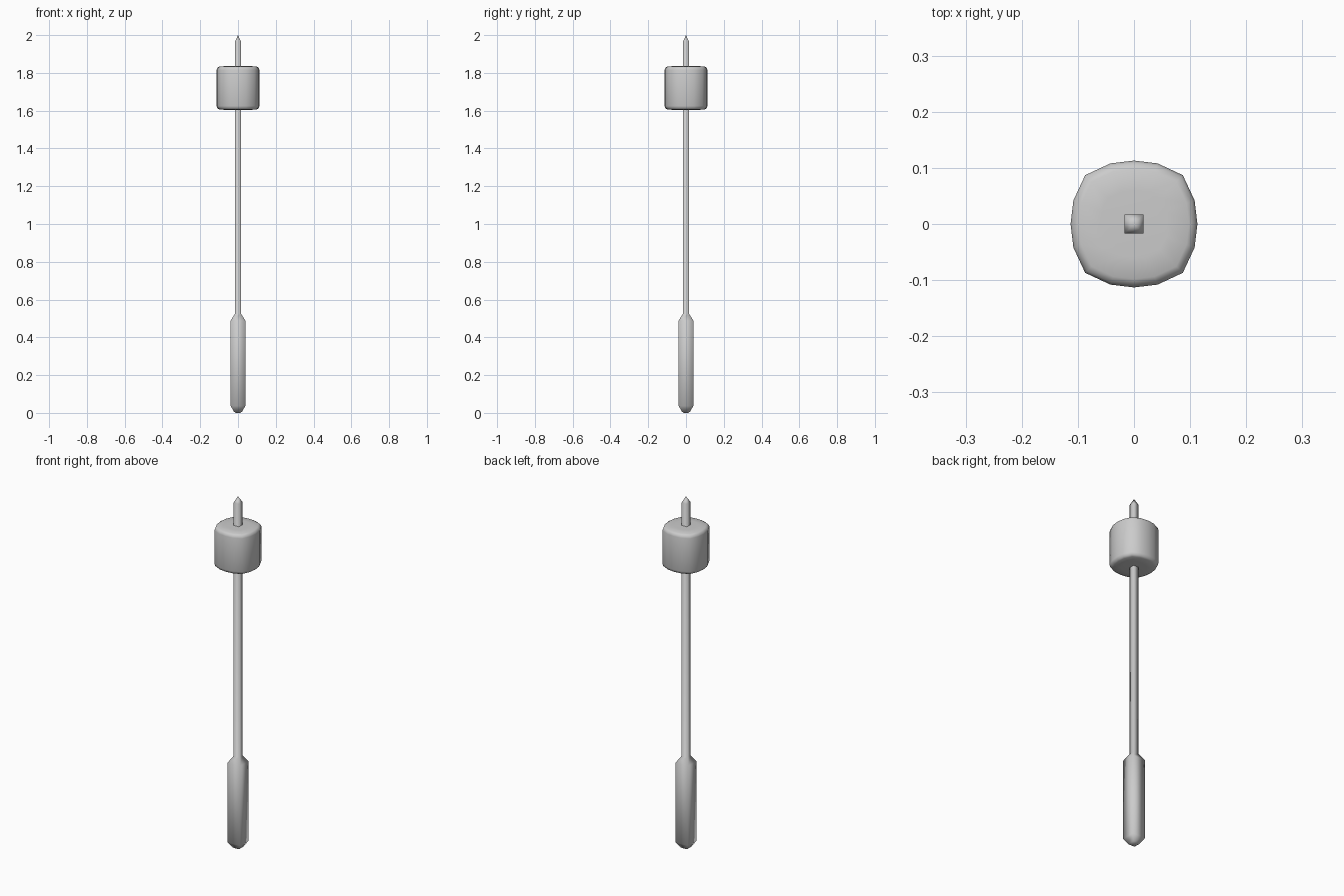
import bpy
import bmesh

if "Cube" in bpy.data.objects:
    bpy.data.objects.remove(bpy.data.objects["Cube"])

SQUARE = [(1, 1), (-1, 1), (-1, -1), (1, -1)]

# Rounded-square section of the head: one quarter, turned four times
quarter = [(1.0, 0.0), (0.956, 0.372), (0.77, 0.77), (0.372, 0.956)]
ROUNDED = []
turned = quarter
for _ in range(4):
    ROUNDED += turned
    turned = [(-y, x) for x, y in turned]


def loft(name, section, rings):
    """Stack scaled copies of a section; rings are (radius, z), bottom to top."""
    bm = bmesh.new()
    loops = [[bm.verts.new((x * r, y * r, z)) for x, y in section] for r, z in rings]
    n = len(section)
    for low, high in zip(loops, loops[1:]):
        for i in range(n):
            j = (i + 1) % n
            bm.faces.new((low[i], low[j], high[j], high[i]))
    bm.faces.new(loops[0][::-1])
    bm.faces.new(loops[-1])
    bmesh.ops.remove_doubles(bm, verts=bm.verts, dist=1e-5)
    bmesh.ops.recalc_face_normals(bm, faces=bm.faces)
    for face in bm.faces:
        face.smooth = True
    mesh = bpy.data.meshes.new(name)
    bm.to_mesh(mesh)
    bm.free()
    obj = bpy.data.objects.new(name, mesh)
    bpy.context.collection.objects.link(obj)
    return obj


# Square grip and shaft with a pyramid tip, in one piece
loft("handle_and_shaft", SQUARE, [
    (0.012, 0.0), (0.021, 0.006), (0.039, 0.037), (0.039, 0.488),
    (0.0165, 0.525), (0.0165, 1.965), (0.0, 2.0)])

# Mallet head with softened rims
loft("mallet_head", ROUNDED, [
    (0.06, 1.604), (0.098, 1.606), (0.109, 1.612), (0.113, 1.625),
    (0.113, 1.815), (0.109, 1.828), (0.098, 1.834), (0.06, 1.836)])
